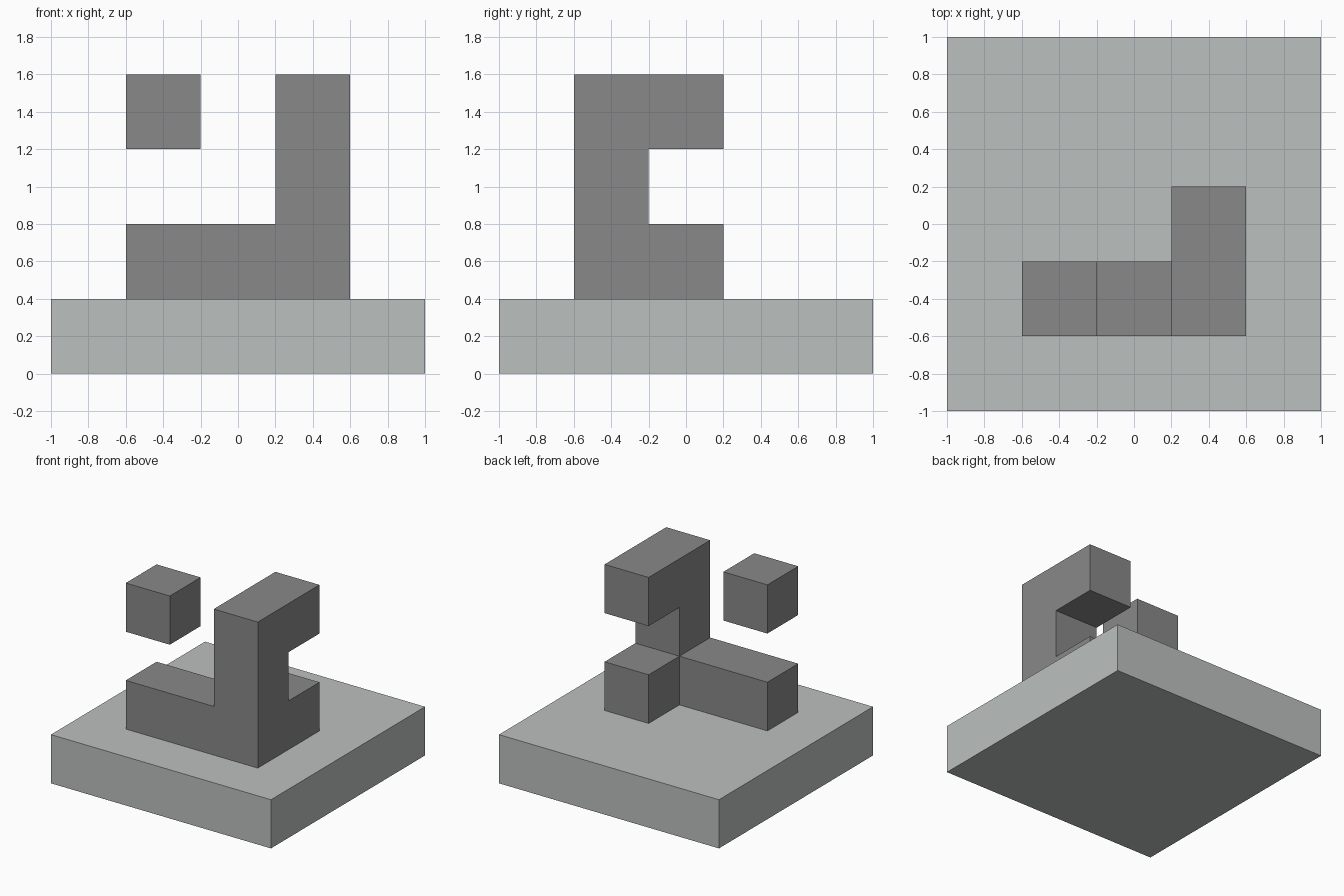
import bpy
import bmesh
from mathutils import Matrix, Vector

old = bpy.data.objects.get("Cube")
if old:
    bpy.data.objects.remove(old, do_unlink=True)

UNIT = 0.4                                   # edge of one block
ORIGIN = Vector((-0.4, -0.4, 0.6))           # centre of block (0, 0, 0)


def material(name, colour):
    mat = bpy.data.materials.new(name)
    mat.use_nodes = True
    mat.diffuse_color = colour
    mat.node_tree.nodes["Principled BSDF"].inputs["Base Color"].default_value = colour
    return mat


def add_object(name, bm, mat):
    mesh = bpy.data.meshes.new(name)
    bm.to_mesh(mesh)
    bm.free()
    mesh.materials.append(mat)
    obj = bpy.data.objects.new(name, mesh)
    bpy.context.collection.objects.link(obj)
    return obj


def add_box(bm, centre, size):
    bmesh.ops.create_cube(bm, size=1.0, matrix=Matrix.Translation(centre) @ Matrix.Diagonal((*size, 1)))


def block_shape(name, cells, mat):
    """Join unit blocks into one clean solid without inner walls."""
    bm = bmesh.new()
    for cell in cells:
        add_box(bm, ORIGIN + UNIT * Vector(cell), (UNIT,) * 3)
    bm.normal_update()
    # Drop the walls shared by two neighbouring blocks
    inner = []
    for face in bm.faces:
        ahead = (face.calc_center_median() + face.normal * UNIT / 2 - ORIGIN) / UNIT
        if tuple(round(v) for v in ahead) in cells:
            inner.append(face)
    bmesh.ops.delete(bm, geom=inner, context="FACES")
    bmesh.ops.remove_doubles(bm, verts=bm.verts, dist=0.001)
    bmesh.ops.dissolve_limit(bm, angle_limit=0.02, verts=bm.verts, edges=bm.edges)
    return add_object(name, bm, mat)


light_grey = material("light grey", (0.50, 0.53, 0.52, 1))
dark_grey = material("dark grey", (0.25, 0.25, 0.25, 1))

# Square base slab
slab = bmesh.new()
add_box(slab, Vector((0, 0, UNIT / 2)), (2, 2, UNIT))
add_object("base_slab", slab, light_grey)

# Long bar, upright column and the two arms reaching back
bar = {(x, 0, 0) for x in range(3)}
column = {(2, 0, z) for z in range(3)}
arms = {(2, 1, 0), (2, 1, 2)}
block_shape("block_figure", bar | column | arms, dark_grey)

# Separate block floating above the end of the bar
block_shape("floating_block", {(0, 0, 2)}, dark_grey)
